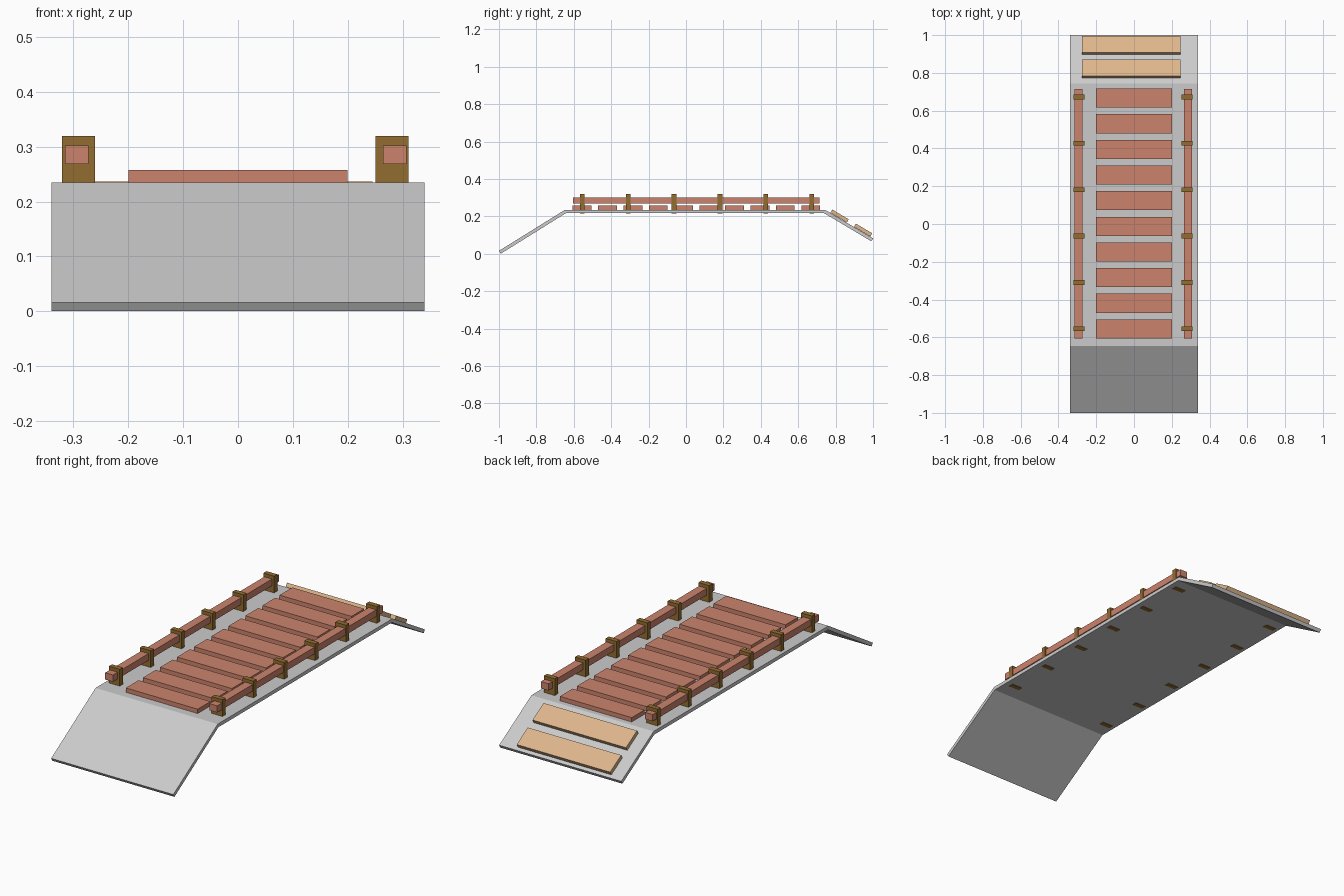
import bpy, bmesh, math
from mathutils import Matrix

if "Cube" in bpy.data.objects:
    bpy.data.objects.remove(bpy.data.objects["Cube"])


def material(name, rgb):
    m = bpy.data.materials.new(name)
    m.diffuse_color = (*rgb, 1)
    m.use_nodes = True
    m.node_tree.nodes["Principled BSDF"].inputs["Base Color"].default_value = m.diffuse_color
    return m


red_wood = material("red_wood", (0.60, 0.23, 0.15))
pale_wood = material("pale_wood", (0.73, 0.47, 0.26))
brown_wood = material("brown_wood", (0.29, 0.15, 0.03))


def finish(name, bm, mat=None):
    bmesh.ops.recalc_face_normals(bm, faces=bm.faces)
    mesh = bpy.data.meshes.new(name)
    bm.to_mesh(mesh)
    bm.free()
    ob = bpy.data.objects.new(name, mesh)
    bpy.context.collection.objects.link(ob)
    if mat:
        mesh.materials.append(mat)
    return ob


def box(name, center, size, mat, tilt=0):
    bm = bmesh.new()
    bmesh.ops.create_cube(bm, size=1, matrix=Matrix.Diagonal((*size, 1)))
    ob = finish(name, bm, mat)
    ob.location = center
    ob.rotation_euler.x = tilt
    return ob


# Bent deck slab: side profile (y, z) extruded across x
profile = [(-1, 0.0155), (-0.647, 0.235), (0.743, 0.235), (1, 0.082),
           (0.991, 0.0665), (0.738, 0.217), (-0.642, 0.217), (-0.9905, 0)]
bm = bmesh.new()
face = bm.faces.new([bm.verts.new((-0.34, y, z)) for y, z in profile])
ext = bmesh.ops.extrude_face_region(bm, geom=[face])
bmesh.ops.translate(bm, vec=(0.68, 0, 0),
                    verts=[v for v in ext["geom"] if isinstance(v, bmesh.types.BMVert)])
finish("deck_slab", bm)

# Cross planks on the level deck
for i in range(10):
    box(f"deck_plank_{i + 1}", (0, -0.5555 + i * 0.1358, 0.246), (0.4, 0.101, 0.022), red_wood)

# Wider planks lying on the back ramp
slope = math.atan2(0.153, 0.257)
for i, y in enumerate((0.821, 0.947)):
    z = 0.235 - (y - 0.743) * math.tan(slope) + 0.013
    box(f"ramp_plank_{i + 1}", (-0.015, y, z), (0.52, 0.102, 0.02), pale_wood, -slope)

# Side rails threaded through short posts
for side, post_x, rail_x in (("left", -0.291, -0.294), ("right", 0.281, 0.286)):
    box(f"{side}_rail", (rail_x, 0.055, 0.285), (0.043, 1.32, 0.034), red_wood)
    for i in range(6):
        box(f"{side}_post_{i + 1}", (post_x, -0.555 + i * 0.2455, 0.267),
            (0.06, 0.025, 0.104), brown_wood)
